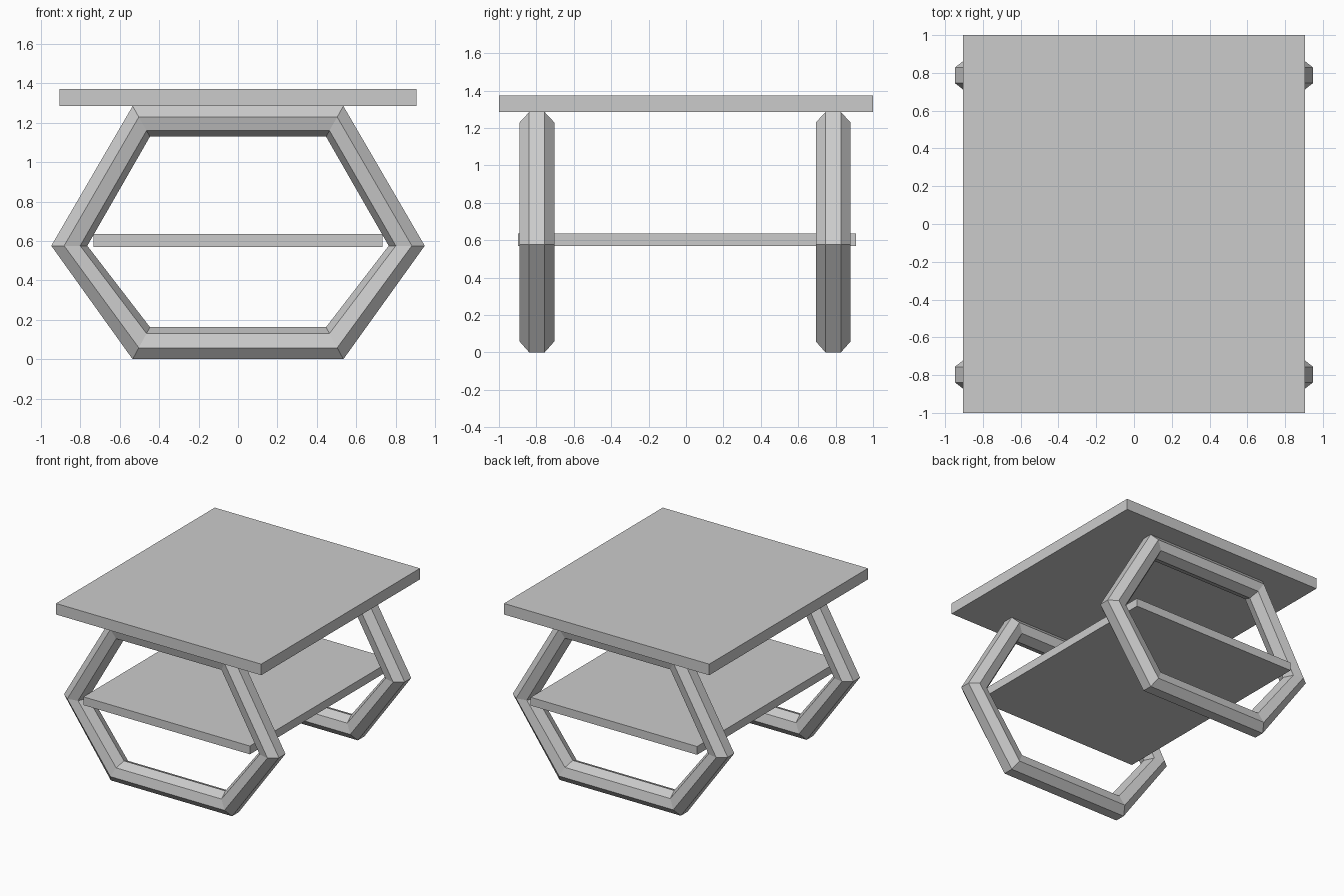
import bpy, bmesh, math

if "Cube" in bpy.data.objects:
    bpy.data.objects.remove(bpy.data.objects["Cube"])


def add_object(name, bm):
    bmesh.ops.recalc_face_normals(bm, faces=bm.faces)
    mesh = bpy.data.meshes.new(name)
    bm.to_mesh(mesh)
    bm.free()
    obj = bpy.data.objects.new(name, mesh)
    bpy.context.collection.objects.link(obj)
    return obj


def board(name, half_x, y0, y1, z0, z1):
    bm = bmesh.new()
    bmesh.ops.create_cube(bm, size=1)
    for v in bm.verts:
        v.co.x *= 2 * half_x
        v.co.y = y1 if v.co.y > 0 else y0
        v.co.z = z1 if v.co.z > 0 else z0
    return add_object(name, bm)


# Hexagonal frame corners: (outer x, outer z, inner x, inner z)
right = [(0.535, 0, 0.447, 0.163), (0.948, 0.576, 0.765, 0.576),
         (0.535, 1.285, 0.447, 1.13)]
corners = right + [(-a, b, -c, d) for a, b, c, d in reversed(right)]

# Seven-sided bar section, flat outside: (depth from outside 0-1, y offset)
SIDES = 7
base = math.cos(math.pi / SIDES)
section = []
for i in range(SIDES):
    ang = math.pi / SIDES + 2 * math.pi * i / SIDES
    section.append(((base - math.cos(ang)) / (1 + base), 0.095 * math.sin(ang)))


def leg_frame(name, y):
    bm = bmesh.new()
    rings = [[bm.verts.new((ox + (ix - ox) * t, y + dy, oz + (iz - oz) * t))
              for t, dy in section] for ox, oz, ix, iz in corners]
    for k, a in enumerate(rings):
        b = rings[(k + 1) % len(rings)]
        for i in range(SIDES):
            j = (i + 1) % SIDES
            bm.faces.new((a[i], a[j], b[j], b[i]))
    return add_object(name, bm)


# Tabletop and lower shelf
board("tabletop", 0.905, -1, 1, 1.285, 1.373)
board("lower_shelf", 0.734, -0.899, 0.909, 0.57, 0.636)

# Front and back leg frames
leg_frame("front_leg_frame", -0.797)
leg_frame("back_leg_frame", 0.787)
